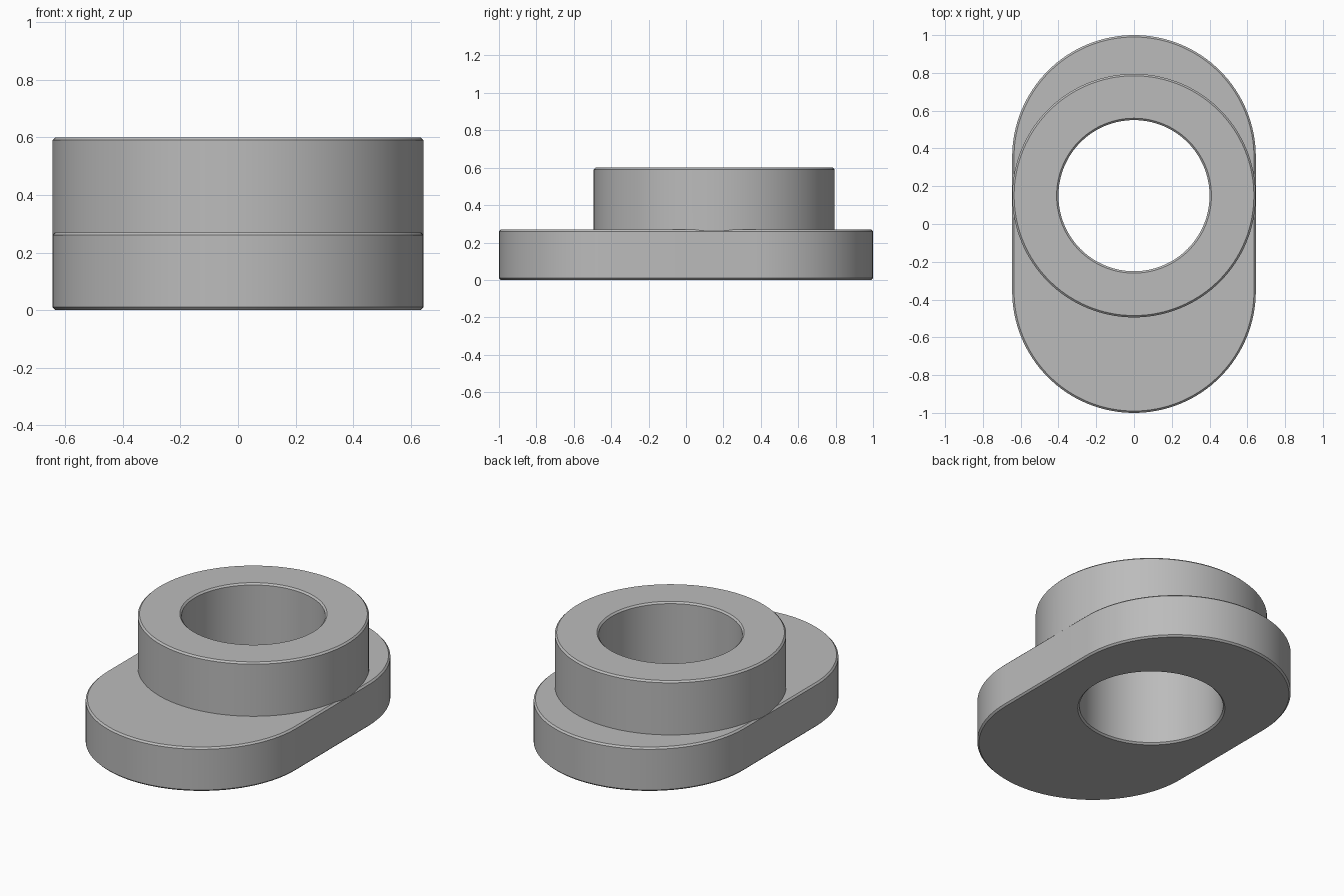
import bpy
import bmesh
from math import cos, sin, pi, radians

if "Cube" in bpy.data.objects:
    bpy.data.objects.remove(bpy.data.objects["Cube"])

RADIUS = 0.645      # plate ends and boss share one radius
HALF_RUN = 0.355    # half the straight length of the plate
PLATE_TOP, TOP = 0.27, 0.6
BORE, BORE_Y = 0.4, 0.15
EDGE = 0.01         # chamfer size

grey = bpy.data.materials.new("plain grey")
grey.use_nodes = True
colour = (0.5, 0.5, 0.5, 1)
grey.diffuse_color = colour
grey.node_tree.nodes["Principled BSDF"].inputs["Base Color"].default_value = colour


def outline(radius, half_run, y, steps=64):
    """Points of a rounded slot along y, or of a circle if half_run is 0."""
    points = []
    for side in (1, -1):
        last = steps + 1 if half_run else steps
        for i in range(last):
            a = pi * i / steps
            points.append((side * radius * cos(a), y + side * (half_run + radius * sin(a))))
    return points


def solid(name, rings, half_run=0, y=0):
    """Stack outlines given as (radius, height) from the bottom up and cap them."""
    bm = bmesh.new()
    loops = [[bm.verts.new((px, py, z)) for px, py in outline(r, half_run, y)] for r, z in rings]
    bm.faces.new(loops[0][::-1])
    bm.faces.new(loops[-1])
    for low, high in zip(loops, loops[1:]):
        n = len(low)
        for i in range(n):
            j = (i + 1) % n
            bm.faces.new((low[i], low[j], high[j], high[i]))
    mesh = bpy.data.meshes.new(name)
    bm.to_mesh(mesh)
    bm.free()
    mesh.materials.append(grey)
    obj = bpy.data.objects.new(name, mesh)
    bpy.context.collection.objects.link(obj)
    return obj


def combine(target, tool, operation):
    """Apply a boolean and remove the tool."""
    mod = target.modifiers.new(operation.lower(), "BOOLEAN")
    mod.operation, mod.object, mod.solver = operation, tool, "EXACT"
    bpy.context.view_layer.objects.active = target
    bpy.ops.object.modifier_apply(modifier=mod.name)
    bpy.data.objects.remove(tool)


# Slot-shaped base plate with chamfered rims
plate = solid("flange_plate", [
    (RADIUS - EDGE, 0), (RADIUS, EDGE),
    (RADIUS, PLATE_TOP - EDGE), (RADIUS - EDGE, PLATE_TOP)], HALF_RUN)

# Round boss, sunk into the plate and set off centre
boss_radius = RADIUS - 0.0005
boss = solid("boss", [
    (boss_radius, PLATE_TOP / 2), (boss_radius, TOP - EDGE), (boss_radius - EDGE, TOP)], y=BORE_Y)

# Through bore, flared at both mouths
bore = solid("bore_cutter", [
    (BORE + 2 * EDGE, -EDGE), (BORE, EDGE),
    (BORE, TOP - EDGE), (BORE + 2 * EDGE, TOP + EDGE)], y=BORE_Y)
bore.hide_render = True

combine(plate, boss, "UNION")
combine(plate, bore, "DIFFERENCE")

# Smooth round walls, sharp chamfers
bpy.ops.object.select_all(action="DESELECT")
plate.select_set(True)
bpy.context.view_layer.objects.active = plate
bpy.ops.object.shade_smooth_by_angle(angle=radians(25))
